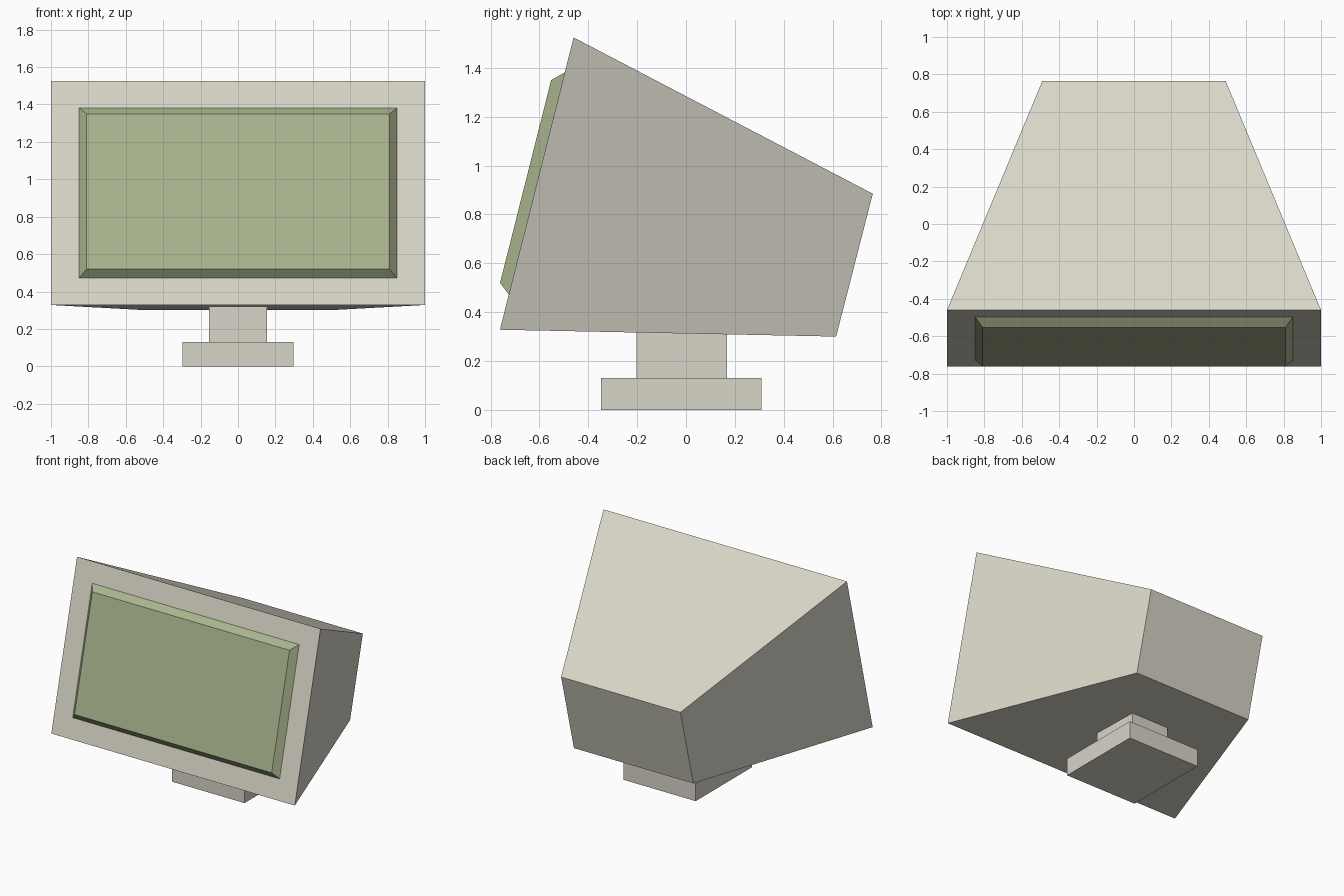
import bpy
import bmesh

cube = bpy.data.objects.get("Cube")
if cube:
    bpy.data.objects.remove(cube)


def material(name, rgb):
    mat = bpy.data.materials.new(name)
    mat.use_nodes = True
    color = (*rgb, 1)
    mat.diffuse_color = color
    mat.node_tree.nodes["Principled BSDF"].inputs["Base Color"].default_value = color
    return mat


def loft(name, front, back, mat):
    """Join two rectangles, each given as half width, (y, z) bottom, (y, z) top."""
    bm = bmesh.new()
    rings = []
    for half, bottom, top in (front, back):
        rings.append([bm.verts.new(p) for p in (
            (-half, *bottom), (half, *bottom), (half, *top), (-half, *top))])
    a, b = rings
    bm.faces.new(a)
    bm.faces.new(b[::-1])
    for i in range(4):
        j = (i + 1) % 4
        bm.faces.new((a[j], a[i], b[i], b[j]))
    bmesh.ops.recalc_face_normals(bm, faces=bm.faces)
    mesh = bpy.data.meshes.new(name)
    bm.to_mesh(mesh)
    bm.free()
    mesh.materials.append(mat)
    obj = bpy.data.objects.new(name, mesh)
    bpy.context.collection.objects.link(obj)
    return obj


def block(name, half, y0, y1, z0, z1, mat):
    return loft(name, (half, (y0, z0), (y0, z1)), (half, (y1, z0), (y1, z1)), mat)


def on_front(z, out=0.0):
    """Point on the tilted front plane at height z, moved forward by out."""
    return (-0.762 + 0.252 * (z - 0.328) - out, z)


beige = material("beige plastic", (0.69, 0.665, 0.575))
green = material("screen green", (0.40, 0.455, 0.27))

# Tapered housing leaning back
loft("housing", (1.0, on_front(0.328), on_front(1.525)),
     (0.49, (0.615, 0.30), (0.765, 0.885)), beige)

# Raised screen with bevelled border
loft("screen", (0.81, on_front(0.52, 0.048), on_front(1.35, 0.048)),
     (0.85, on_front(0.472), on_front(1.382)), green)

# Stand
block("stand_neck", 0.155, -0.203, 0.168, 0.13, 0.34, beige)
block("stand_base", 0.297, -0.348, 0.31, 0.0, 0.13, beige)
